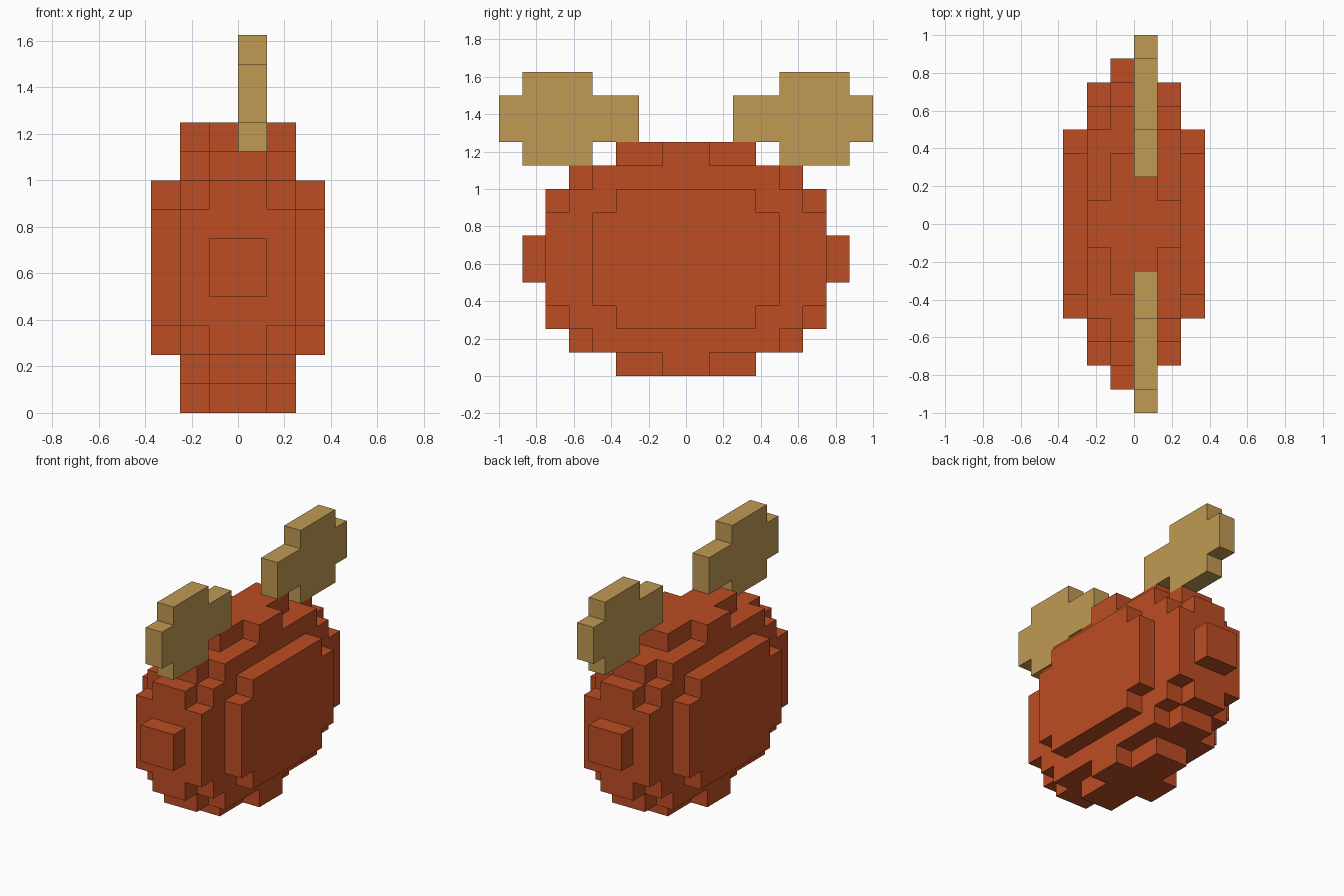
import bpy
import bmesh
import math
from mathutils import Vector

cube = bpy.data.objects.get("Cube")
if cube:
    bpy.data.objects.remove(cube, do_unlink=True)

U = 0.125  # edge of one block


def material(name, rgb):
    m = bpy.data.materials.new(name)
    m.use_nodes = True
    m.diffuse_color = (*rgb, 1)
    bsdf = next(n for n in m.node_tree.nodes if n.type == 'BSDF_PRINCIPLED')
    bsdf.inputs["Base Color"].default_value = (*rgb, 1)
    bsdf.inputs["Roughness"].default_value = 0.8
    return m


def block_cells(x0, x1, y0, y1, z0, z1):
    """All unit cells inside a box given in block units."""
    return {(x, y, z) for x in range(x0, x1)
            for y in range(y0, y1) for z in range(z0, z1)}


def block_object(name, cells, mat):
    """Skin a set of cells with outer faces only, then merge flat areas."""
    bm = bmesh.new()
    for c in cells:
        centre = Vector(c) + Vector((0.5, 0.5, 0.5))
        for axis in range(3):
            for sign in (-1, 1):
                n = Vector((0, 0, 0))
                n[axis] = sign
                if tuple(int(a + b) for a, b in zip(c, n)) in cells:
                    continue
                u = Vector((0, 0, 0))
                u[(axis + 1) % 3] = 0.5
                v = n.cross(u)
                p = centre + n * 0.5
                bm.faces.new([bm.verts.new((p + d) * U)
                              for d in (-u - v, u - v, u + v, v - u)])
    bmesh.ops.remove_doubles(bm, verts=bm.verts, dist=0.001)
    bmesh.ops.dissolve_limit(bm, angle_limit=math.radians(1),
                             verts=bm.verts, edges=bm.edges)
    mesh = bpy.data.meshes.new(name)
    bm.to_mesh(mesh)
    bm.free()
    mesh.materials.append(mat)
    obj = bpy.data.objects.new(name, mesh)
    bpy.context.collection.objects.link(obj)
    return obj


orange = material("burnt orange", (0.515, 0.074, 0.017))
gold = material("dull gold", (0.527, 0.323, 0.087))

# Rounded body: (half width, half depth, bottom, top) of overlapping boxes
BODY = [
    # thin core, the widest disc
    (1, 7, 4, 6), (1, 6, 2, 8), (1, 5, 1, 9), (1, 3, 0, 10),
    # middle discs
    (2, 6, 3, 7), (2, 5, 2, 8), (2, 4, 1, 9), (2, 1, 0, 10),
    # outer cheeks
    (3, 4, 3, 7), (3, 3, 2, 8),
]
body = set()
for w, d, z0, z1 in BODY:
    body |= block_cells(-w, w, -d, d, z0, z1)
block_object("body", body, orange)

# Flat wings floating above the body, one at the front and one at the back
back = block_cells(0, 1, 2, 8, 10, 12) | block_cells(0, 1, 4, 7, 9, 13)
front = {(x, -1 - y, z) for x, y, z in back}
block_object("back_wing", back, gold)
block_object("front_wing", front, gold)
